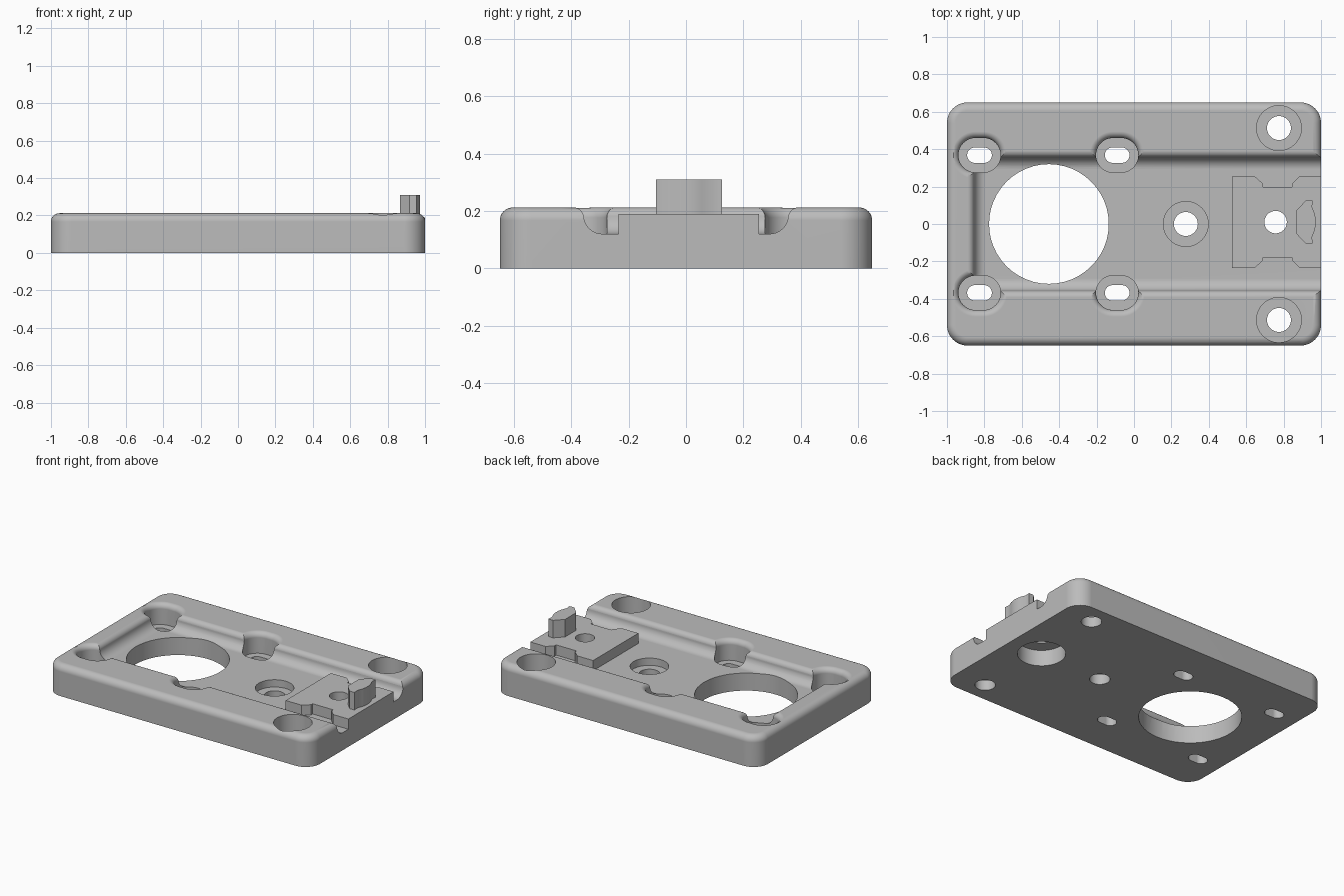
import bpy, bmesh
from math import sin, cos, pi, radians

if "Cube" in bpy.data.objects:
    bpy.data.objects.remove(bpy.data.objects["Cube"])

grey = bpy.data.materials.new("plain grey")
grey.use_nodes = True
grey.diffuse_color = (0.5, 0.5, 0.5, 1)
grey.node_tree.nodes["Principled BSDF"].inputs["Base Color"].default_value = (0.5, 0.5, 0.5, 1)


def rounded(cx, cy, hx, hy, r, steps=12):
    """Outline of a rounded rectangle; slots and circles are its limits."""
    pts = []
    for quarter, (sx, sy) in enumerate([(1, 1), (-1, 1), (-1, -1), (1, -1)]):
        for i in range(steps + 1):
            a = (quarter + i / steps) * pi / 2
            pts.append((cx + sx * (hx - r) + r * cos(a), cy + sy * (hy - r) + r * sin(a)))
    return pts


def stack(name, layers):
    """Solid lofted through matching outlines at rising heights."""
    bm = bmesh.new()
    rings = [[bm.verts.new((x, y, z)) for x, y in pts] for pts, z in layers]
    n = len(rings[0])
    for low, high in zip(rings, rings[1:]):
        for i in range(n):
            j = (i + 1) % n
            bm.faces.new((low[i], low[j], high[j], high[i]))
    bm.faces.new(rings[0][::-1])
    bm.faces.new(rings[-1])
    bmesh.ops.remove_doubles(bm, verts=bm.verts, dist=1e-5)
    bmesh.ops.recalc_face_normals(bm, faces=bm.faces)
    mesh = bpy.data.meshes.new(name)
    bm.to_mesh(mesh)
    bm.free()
    obj = bpy.data.objects.new(name, mesh)
    mesh.materials.append(grey)
    bpy.context.collection.objects.link(obj)
    return obj


def activate(obj):
    bpy.ops.object.select_all(action='DESELECT')
    obj.select_set(True)
    bpy.context.view_layer.objects.active = obj


def combine(target, tool, operation='DIFFERENCE'):
    """Apply a boolean and discard the tool."""
    mod = target.modifiers.new(operation, 'BOOLEAN')
    mod.operation, mod.solver, mod.object = operation, 'EXACT', tool
    activate(target)
    bpy.ops.object.modifier_apply(modifier=mod.name)
    bpy.data.objects.remove(tool)


def cut_round(x, y, r, low, high):
    pts = rounded(x, y, r, r, r)
    combine(plate, stack("cutter", [(pts, low), (pts, high)]))


def finish(obj):
    activate(obj)
    bpy.ops.object.shade_smooth_by_angle(angle=radians(32))
    mod = obj.modifiers.new("even shading", 'WEIGHTED_NORMAL')
    mod.keep_sharp = True


TOP, FLOOR, SEAT, PAD = 0.212, 0.12, 0.07, 0.19
arc = [i / 8 * pi / 2 for i in range(9)]

# Plate with a rolled top edge
R = 0.045
layers = [(rounded(0, 0, 1, 0.65, 0.11), 0)]
for a in arc:
    inset = R * (1 - cos(a))
    layers.append((rounded(0, 0, 1 - inset, 0.65 - inset, 0.11 - inset), TOP - R + R * sin(a)))
plate = stack("base_plate", layers)

# Recess, open at one end, with coved and rolled walls
cove, roll = 0.065, 0.035
profile = [(cove * sin(a), FLOOR + cove * (1 - cos(a))) for a in arc]
profile += [(cove + roll * (1 - cos(a)), TOP - roll + roll * sin(a)) for a in arc]
profile.append((cove + roll, 0.3))
combine(plate, stack("cutter", [
    (rounded(0.25, 0, 1.04 + o, 0.292 + o, 0.03 + o), z) for o, z in profile]))

# Raised pad with a notch in each side
half = [(0.525, 0.245), (0.645, 0.245), (0.69, 0.205), (0.69, 0.188),
        (0.845, 0.188), (0.845, 0.205), (0.885, 0.245), (1, 0.245)]
outline = [(x, 0.01 + y) for x, y in half] + [(x, 0.01 - y) for x, y in reversed(half)]
combine(plate, stack("pad", [(outline, 0.05), (outline, PAD)]), 'UNION')

# Large opening
cut_round(-0.455, 0, 0.32, -0.1, 0.4)

# Counterbored screw holes
for x, y in [(0.775, 0.513), (0.775, -0.513), (0.277, 0)]:
    cut_round(x, y, 0.12, SEAT, 0.4)
    cut_round(x, y, 0.064, -0.1, 0.4)

# Hole through the pad, wide from below
cut_round(0.757, 0.01, 0.06, -0.1, 0.4)
cut_round(0.757, 0.01, 0.15, -0.1, 0.11)

# Slots with rolled counterbores
for x in (-0.826, -0.09):
    for y in (-0.368, 0.368):
        layers = [(rounded(x, y, 0.113, 0.092, 0.092), SEAT)]
        for a in arc:
            o = roll * (1 - cos(a))
            layers.append((rounded(x, y, 0.113 + o, 0.092 + o, 0.092 + o), TOP - roll + roll * sin(a)))
        layers.append((layers[-1][0], 0.3))
        combine(plate, stack("cutter", layers))
        pts = rounded(x, y, 0.066, 0.041, 0.041)
        combine(plate, stack("cutter", [(pts, -0.1), (pts, 0.3)]))
finish(plate)

# Upright stop on the pad
half = [(0.866, 0.06), (0.918, 0.115), (0.955, 0.115), (0.952, 0.08), (0.966, 0.045), (0.972, 0.015)]
outline = [(x, 0.01 + y) for x, y in half] + [(x, 0.01 - y) for x, y in reversed(half)]
finish(stack("upright_stop", [(outline, PAD - 0.01), (outline, 0.31)]))
